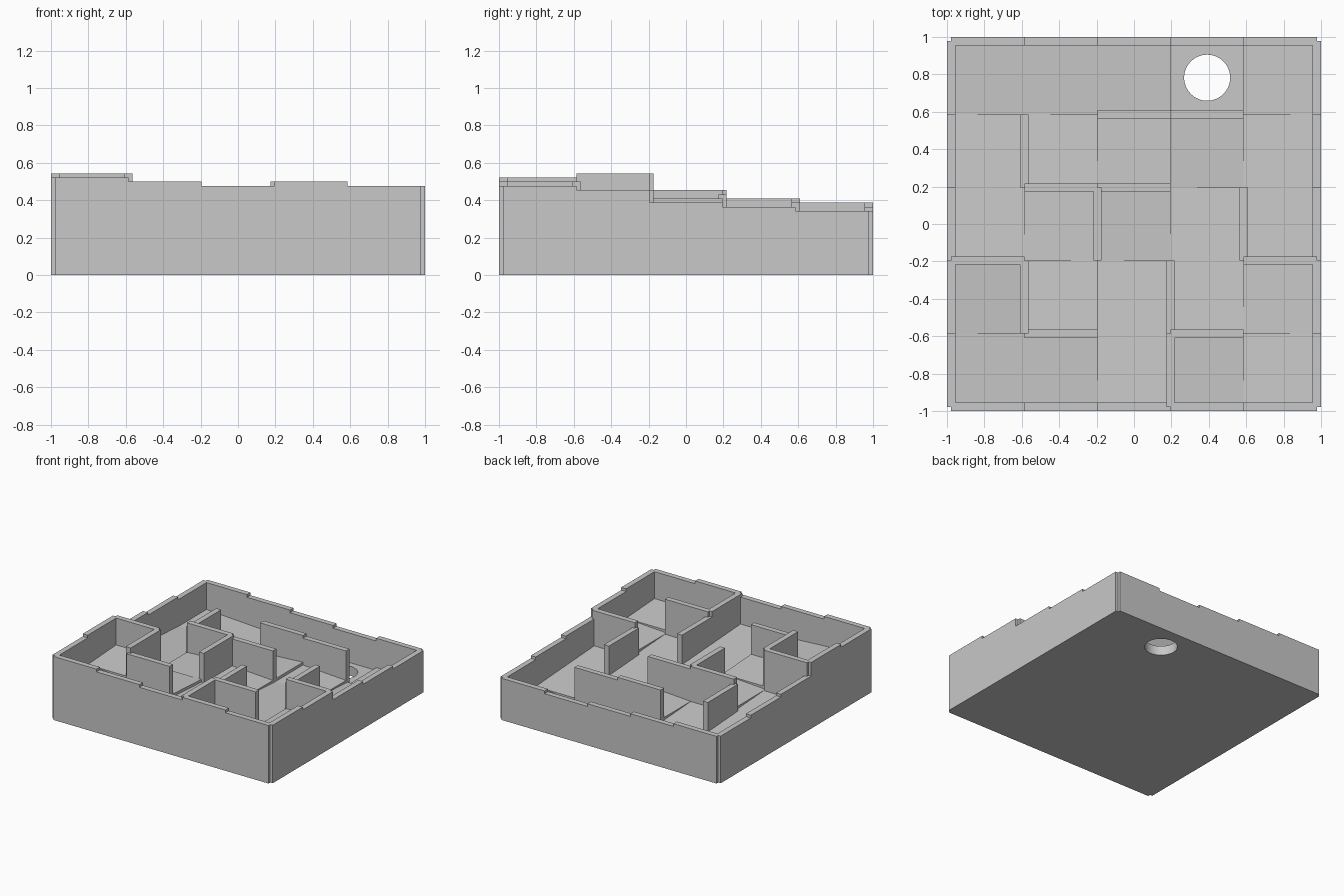
import bpy, bmesh, math
from mathutils import Vector

cube = bpy.data.objects.get("Cube")
if cube:
    bpy.data.objects.remove(cube, do_unlink=True)

N = 5
HALF = 0.9777           # centre line of the outer walls
CELL = 2 * HALF / N
THICK = 0.0446
STEP = 0.0224           # drop from one cell to the next
FLOOR = 0.078           # floor height at the goal
RIM = 0.32              # wall top at the goal
GOAL = (3, 4)
HOLE_RADIUS = 0.123

# Inner walls: (column, row) cells walled off on their right or back side
RIGHT_WALLS = {(0, 1), (0, 3), (1, 2), (2, 0), (2, 1), (3, 2)}
BACK_WALLS = {(1, 0), (3, 0), (0, 1), (4, 1), (1, 2), (2, 2), (2, 3), (3, 3)}

grey = bpy.data.materials.new("plain_grey")
grey.use_nodes = True
grey.diffuse_color = (0.58, 0.58, 0.58, 1)
grey.node_tree.nodes["Principled BSDF"].inputs["Base Color"].default_value = grey.diffuse_color


def finish(name, bm):
    bmesh.ops.recalc_face_normals(bm, faces=bm.faces)
    mesh = bpy.data.meshes.new(name)
    bm.to_mesh(mesh)
    bm.free()
    mesh.materials.append(grey)
    obj = bpy.data.objects.new(name, mesh)
    bpy.context.collection.objects.link(obj)
    return obj


def line(i):
    return -HALF + i * CELL


def prism(bm, x0, x1, y0, y1, bottom, top):
    """Upright block whose top height is a function of x and y."""
    corners = [(x0, y0), (x1, y0), (x1, y1), (x0, y1)]
    low = [bm.verts.new((x, y, bottom)) for x, y in corners]
    high = [bm.verts.new((x, y, top(x, y))) for x, y in corners]
    bm.faces.new(low[::-1])
    bm.faces.new(high)
    for i in range(4):
        j = (i + 1) % 4
        bm.faces.new((low[i], low[j], high[j], high[i]))


def is_open(a, b):
    first = min(a, b)
    return first not in (RIGHT_WALLS if a[1] == b[1] else BACK_WALLS)


# Steps from every cell to the goal, and the direction each cell drains
steps, flow, queue = {GOAL: 0}, {}, [GOAL]
for cell in queue:
    for dx, dy in ((1, 0), (-1, 0), (0, 1), (0, -1)):
        near = (cell[0] + dx, cell[1] + dy)
        inside = 0 <= near[0] < N and 0 <= near[1] < N
        if inside and near not in steps and is_open(cell, near):
            steps[near] = steps[cell] + 1
            flow[near] = Vector((-dx, -dy))
            queue.append(near)
# Two cells with equal routes: one drains to the back, one to the right-hand side
flow[(1, 1)] = Vector((0, 1))
flow[(2, 3)] = Vector((-1, 0))

# Sloping floor, one ramp per cell
bm = bmesh.new()
for (c, r), way in flow.items():
    middle = Vector((line(c + 0.5), line(r + 0.5)))

    def ramp(x, y):
        along = (Vector((x, y)) - middle).dot(way) / CELL
        return FLOOR + STEP * (steps[c, r] + 0.5 - along)

    prism(bm, line(c), line(c + 1), line(r), line(r + 1), 0, ramp)
finish("sloping_floor", bm)

# Goal floor with a round hole
bm = bmesh.new()
gx, gy = line(GOAL[0] + 0.5), line(GOAL[1] + 0.5)
square = [(gx + a * CELL / 2, gy + b * CELL / 2) for a, b in ((-1, -1), (1, -1), (1, 1), (-1, 1))]
circle = [(gx + HOLE_RADIUS * math.cos(t * math.tau / 64),
           gy + HOLE_RADIUS * math.sin(t * math.tau / 64)) for t in range(64)]
for loop in (square, circle):
    vs = [bm.verts.new((x, y, 0)) for x, y in loop]
    for i, v in enumerate(vs):
        bm.edges.new((v, vs[(i + 1) % len(vs)]))
bmesh.ops.triangle_fill(bm, edges=bm.edges[:], use_beauty=True)
raised = bmesh.ops.extrude_face_region(bm, geom=bm.faces[:], use_keep_orig=True)["geom"]
bmesh.ops.translate(bm, vec=(0, 0, FLOOR), verts=[g for g in raised if isinstance(g, bmesh.types.BMVert)])
goal = finish("goal_floor", bm)
bpy.ops.object.select_all(action="DESELECT")
goal.select_set(True)
bpy.context.view_layer.objects.active = goal
bpy.ops.object.shade_smooth_by_angle(angle=math.radians(30))

# Walls, each as high as the higher of the two cells beside it
outer, inner = bmesh.new(), bmesh.new()
for i in range(N + 1):
    for k in range(N):
        for upright in (True, False):
            a, b = ((i - 1, k), (i, k)) if upright else ((k, i - 1), (k, i))
            edge = i in (0, N)
            if not edge and is_open(a, b):
                continue
            height = RIM + STEP * max(steps.get(a, 0), steps.get(b, 0))
            across = (line(i) - THICK / 2, line(i) + THICK / 2)
            along = (line(k), line(k + 1))
            spans = across + along if upright else along + across
            prism(outer if edge else inner, *spans, 0 if edge else FLOOR / 4, lambda x, y: height)
finish("outer_walls", outer)
finish("maze_walls", inner)
